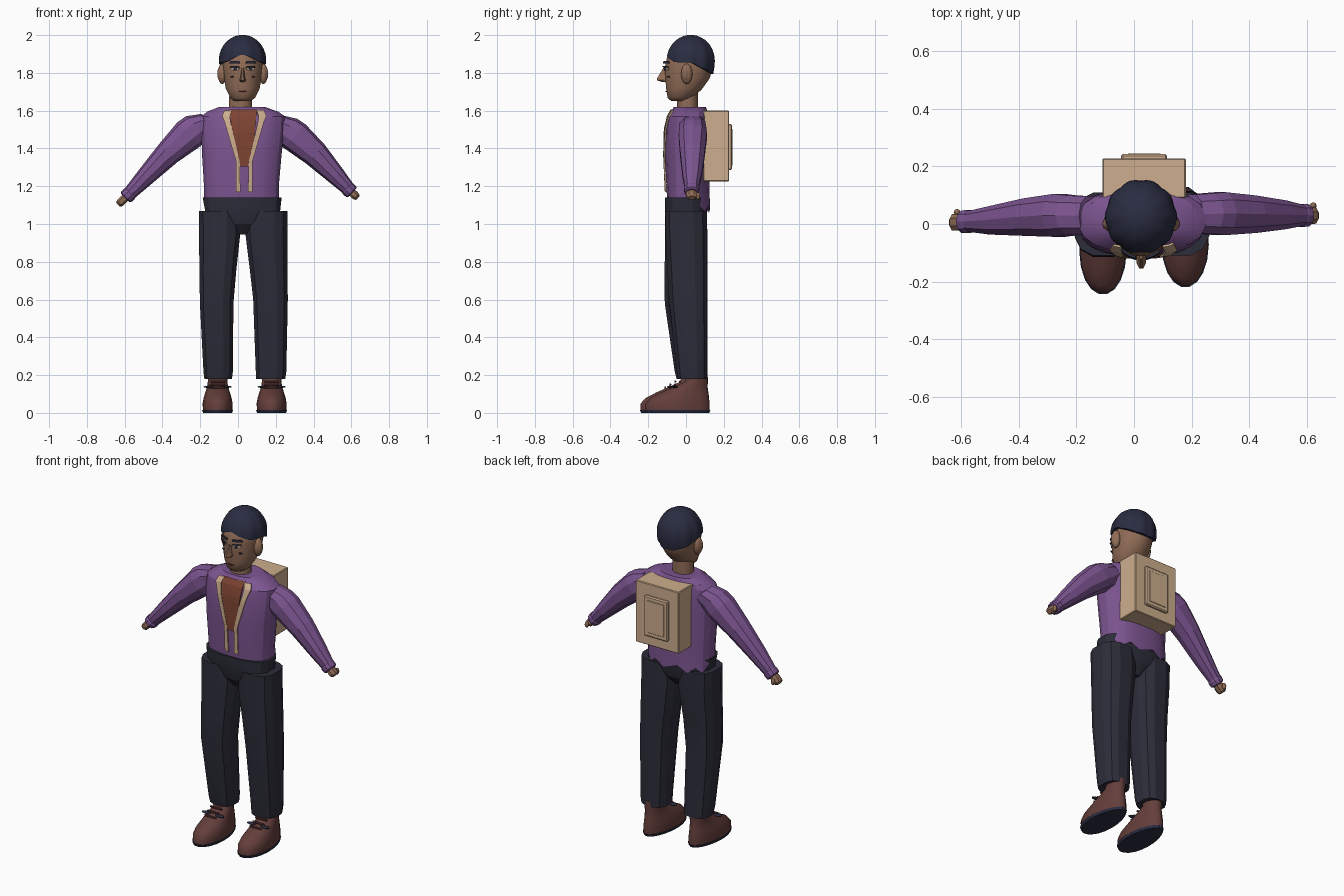
import bpy, bmesh, math
from math import sin, cos, pi, sqrt
from mathutils import Vector, Matrix
from mathutils.bvhtree import BVHTree

cube = bpy.data.objects.get("Cube")
if cube:
    bpy.data.objects.remove(cube, do_unlink=True)

X, Y, Z = Vector((1, 0, 0)), Vector((0, 1, 0)), Vector((0, 0, 1))
MID = 0.025  # body's centre line


def material(name, r, g, b):
    m = bpy.data.materials.new(name)
    m.use_nodes = True
    m.diffuse_color = (r, g, b, 1)
    m.node_tree.nodes["Principled BSDF"].inputs["Base Color"].default_value = (r, g, b, 1)
    return m


purple = material("purple_cloth", 0.2, 0.09, 0.28)
navy = material("navy_trousers", 0.026, 0.026, 0.042)
black = material("blue_black_hair", 0.023, 0.026, 0.054)
tan = material("tan_canvas", 0.61, 0.42, 0.27)
skin = material("brown_skin", 0.28, 0.15, 0.094)
leather = material("brown_leather", 0.125, 0.048, 0.043)
rust = material("rust_shirt", 0.21, 0.058, 0.033)
lips = material("dark_lips", 0.12, 0.035, 0.03)


def finish(name, bm, mat, angle=None):
    """Turn a bmesh into an object; returns a surface tree for projecting."""
    bmesh.ops.recalc_face_normals(bm, faces=bm.faces)
    tree = BVHTree.FromBMesh(bm)
    me = bpy.data.meshes.new(name)
    bm.to_mesh(me)
    bm.free()
    me.materials.append(mat)
    if angle:
        me.polygons.foreach_set("use_smooth", [True] * len(me.polygons))
        me.set_sharp_from_angle(angle=math.radians(angle))
    ob = bpy.data.objects.new(name, me)
    bpy.context.collection.objects.link(ob)
    return ob, tree


def loft(name, rings, mat, n=10, power=1.0, u=X, v=Y, tweak=None, angle=None):
    """Skin closed rings given as (x, y, z, radius along u, radius along v)."""
    bm = bmesh.new()
    rows = []
    for k, (x, y, z, a, b) in enumerate(rings):
        row = []
        for i in range(n):
            t = 2 * pi * (i + 0.5) / n
            c = math.copysign(abs(cos(t)) ** power, cos(t))
            s = math.copysign(abs(sin(t)) ** power, sin(t))
            p = Vector((x, y, z)) + u * a * c + v * b * s
            row.append(bm.verts.new(tweak(p, k, i, t) if tweak else p))
        rows.append(row)
    for lo, hi in zip(rows, rows[1:]):
        for i in range(n):
            j = (i + 1) % n
            bm.faces.new((lo[i], lo[j], hi[j], hi[i]))
    bm.faces.new(rows[0])
    bm.faces.new(rows[-1])
    return finish(name, bm, mat, angle)


def patch(name, tree, rows, mat, cols=4, lift=0.004):
    """Thin plate projected on a front surface; rows are (z, x0, x1)."""
    bm = bmesh.new()
    grid = []
    for (za, a0, a1), (zb, b0, b1) in zip(rows, rows[1:]):
        steps = max(1, round(abs(zb - za) / 0.03))
        for s in range(steps):
            f = s / steps
            grid.append((za + (zb - za) * f, a0 + (b0 - a0) * f, a1 + (b1 - a1) * f))
    grid.append(rows[-1])
    verts = []
    for z, x0, x1 in grid:
        row = []
        for c in range(cols + 1):
            x = x0 + (x1 - x0) * c / cols
            hit = tree.ray_cast(Vector((x, -1, z)), Y)[0]
            row.append(bm.verts.new((x, (hit.y if hit else 0) - lift, z)))
        verts.append(row)
    for lo, hi in zip(verts, verts[1:]):
        for c in range(cols):
            bm.faces.new((lo[c], lo[c + 1], hi[c + 1], hi[c]))
    ob, _ = finish(name, bm, mat)
    mod = ob.modifiers.new("thickness", "SOLIDIFY")
    mod.thickness, mod.offset = 0.008, 0


def box(name, lo, hi, mat, bevel=0.004):
    bm = bmesh.new()
    lo, hi = Vector(lo), Vector(hi)
    bmesh.ops.create_cube(bm, size=1, matrix=Matrix.Translation((lo + hi) / 2) @ Matrix.Diagonal((*(hi - lo), 1)))
    bmesh.ops.bevel(bm, geom=bm.edges[:], offset=bevel, segments=1, affect="EDGES")
    finish(name, bm, mat)


def ball(name, centre, size, mat, segments=14):
    bm = bmesh.new()
    bmesh.ops.create_uvsphere(bm, u_segments=segments, v_segments=8, radius=1,
                              matrix=Matrix.Translation(centre) @ Matrix.Diagonal((*size, 1)))
    finish(name, bm, mat, 50)


# Jacket body with a jagged hem at the back
def hem(p, k, i, t):
    if k == 0 and sin(t) > 0.3:
        p.z = 1.06 + 0.035 * (i % 2)
    return p


_, torso = loft("jacket", [
    (0.018, 0.014, 1.11, 0.2, 0.114), (0.018, 0.01, 1.2, 0.2, 0.115),
    (0.02, 0.007, 1.36, 0.212, 0.119), (0.025, 0.007, 1.5, 0.222, 0.117),
    (0.028, 0.012, 1.57, 0.222, 0.107), (0.025, 0.018, 1.595, 0.19, 0.098),
    (0.02, 0.02, 1.62, 0.12, 0.085)], purple, 20, 0.8, tweak=hem, angle=20)

# Shirt front and tan jacket edging
patch("shirt_front", torso, [(1.305, 0.0, 0.062), (1.45, -0.025, 0.085), (1.604, -0.045, 0.1)], rust)
for side, name in ((-1, "right_edging"), (1, "left_edging")):
    def rel(z, inner, outer):
        return (z, 0.033 + side * inner, 0.033 + side * outer)
    patch(name, torso, [rel(1.17, 0.02, 0.043), rel(1.33, 0.024, 0.043), rel(1.54, 0.072, 0.104),
                        rel(1.57, 0.076, 0.117), rel(1.6, 0.066, 0.104)], tan, 2, 0.006)

# Trousers
loft("trouser_seat", [(0.025, 0.0, 0.945, 0.03, 0.06), (0.025, 0.0, 1.0, 0.1, 0.1),
                      (0.025, 0.0, 1.06, 0.2, 0.113), (0.022, 0.0, 1.14, 0.212, 0.113)],
     navy, 16, 0.75, angle=20)
loft("right_trouser_leg", [
    (-0.105, 0.023, 0.18, 0.075, 0.075), (-0.105, 0.018, 0.22, 0.08, 0.08),
    (-0.113, -0.015, 0.58, 0.091, 0.1), (-0.107, -0.012, 0.75, 0.1, 0.104),
    (-0.097, 0.0, 0.95, 0.112, 0.113), (-0.1, 0.0, 1.07, 0.11, 0.113)], navy, 12, 0.75, angle=20)
loft("left_trouser_leg", [
    (0.172, 0.033, 0.18, 0.08, 0.08), (0.175, 0.032, 0.22, 0.083, 0.083),
    (0.172, 0.012, 0.6, 0.094, 0.105), (0.163, 0.008, 0.75, 0.102, 0.109),
    (0.15, 0.002, 0.95, 0.114, 0.114), (0.155, 0.0, 1.07, 0.11, 0.113)], navy, 12, 0.75, angle=20)


# Shoes with dark soles and laces
def shoe(side, x, y):
    def egg(p, k, i, t):
        p.x = x + (p.x - x) * (0.92 - 0.1 * sin(t))
        return p
    loft(side + "_shoe", [
        (x, y, 0.014, 0.084, 0.172), (x, y, 0.05, 0.086, 0.172), (x, y + 0.012, 0.08, 0.08, 0.157),
        (x, y + 0.04, 0.11, 0.07, 0.125), (x, y + 0.072, 0.14, 0.06, 0.088),
        (x, y + 0.1, 0.165, 0.056, 0.062), (x, y + 0.105, 0.21, 0.056, 0.055)],
        leather, 20, tweak=egg, angle=50)
    loft(side + "_sole", [(x, y, 0, 0.083, 0.17), (x, y, 0.015, 0.089, 0.176)], black, 20, tweak=egg)
    for j in range(3):
        ly, lz = y - 0.045 + 0.027 * j, 0.128 + 0.016 * j
        box(f"{side}_lace_{j}", (x - 0.04, ly, lz), (x + 0.04, ly + 0.01, lz + 0.012), leather, 0.003)
    for s in (-1, 1):
        ball(side + "_lace_loop", (x + s * 0.045, y - 0.015, 0.138), (0.03, 0.015, 0.006), black, 8)


shoe("right", -0.108, -0.07)
shoe("left", 0.178, -0.045)


# Sleeves, cuffs and hands
def arm(side, pts, tip):
    a, b = Vector(pts[1][:3]), Vector(pts[-1][:3])
    d = (b - a).normalized()
    v = d.cross(Y).normalized()
    loft(side + "_sleeve", pts, purple, 10, 0.9, Y, v)
    w = pts[-1]

    def along(f, ry, rv):
        return (*(b + d * f), ry, rv)
    loft(side + "_cuff", [along(-0.03, 0.036, 0.036), along(-0.02, 0.042, 0.04),
                          along(0.004, 0.04, 0.038), along(0.01, 0.032, 0.03)], purple, 10, 0.9, Y, v)
    loft(side + "_hand", [along(0, 0.025, 0.022), along(0.025, 0.032, 0.024),
                          along(tip - 0.01, 0.03, 0.022), along(tip, 0.02, 0.014)], skin, 8, 0.9, Y, v)
    ball(side + "_thumb", b + d * 0.035 + Y * 0.034, (0.012, 0.012, 0.02), skin, 8)


arm("right", [(-0.15, 0.03, 1.54, 0.07, 0.06), (-0.215, 0.03, 1.51, 0.072, 0.085),
              (-0.26, 0.03, 1.475, 0.078, 0.088), (-0.37, 0.024, 1.375, 0.068, 0.068),
              (-0.49, 0.013, 1.25, 0.052, 0.05), (-0.59, 0.008, 1.145, 0.034, 0.034)], 0.062)
arm("left", [(0.2, 0.035, 1.53, 0.07, 0.06), (0.255, 0.036, 1.495, 0.074, 0.085),
             (0.3, 0.036, 1.465, 0.078, 0.085), (0.41, 0.034, 1.37, 0.068, 0.07),
             (0.52, 0.032, 1.255, 0.052, 0.05), (0.598, 0.03, 1.172, 0.034, 0.034)], 0.05)

# Backpack
box("backpack", (-0.11, 0.09, 1.225), (0.18, 0.228, 1.6), tan)
box("backpack_pocket", (-0.045, 0.22, 1.285), (0.115, 0.243, 1.53), tan, 0.006)
box("pocket_panel", (-0.022, 0.235, 1.31), (0.092, 0.246, 1.505), tan, 0.002)

# Neck and head
loft("neck", [(MID - 0.012, 0.008, 1.58, 0.064, 0.055), (MID - 0.012, 0.008, 1.7, 0.06, 0.055)], skin, 14, angle=40)
_, face = loft("head", [
    (MID - 0.002, -0.035, 1.652, 0.045, 0.045), (MID, -0.03, 1.668, 0.066, 0.068),
    (MID, -0.01, 1.715, 0.09, 0.096), (MID, 0.008, 1.77, 0.1, 0.118),
    (MID, 0.015, 1.83, 0.107, 0.128), (MID, 0.018, 1.88, 0.105, 0.12),
    (MID, 0.02, 1.94, 0.08, 0.09), (MID, 0.02, 1.97, 0.03, 0.04)], skin, 24, angle=60)


# Hair: a ridged cap whose hairline drops from the parting to the nape
def hair_shape(p, k, i, t):
    front = max(0, -sin(t))
    line = 1.855 - 0.06 * max(0, sin(t)) + 0.04 * front ** 6
    f = max(0, k - 1) / 9
    z = line + (2 - line) * sin(f * pi / 2)
    h = (z - 1.865) / (0.136 if z > 1.865 else 0.2)
    r = sqrt(max(0.0004, 1 - h * h)) * (1 - 0.045 * abs(sin(5 * t)) ** 4 * cos(f * pi / 2.2))
    if k == 0:
        r *= 0.82
    return Vector((MID - 0.001 + 0.126 * r * cos(t), 0.025 + 0.131 * r * sin(t), z))


loft("hair", [(0, 0, 0, 1, 1)] * 11, black, 50, tweak=hair_shape, angle=50)

# Nose
loft("nose", [(MID, -0.107, 1.752, 0.012, 0.02), (MID, -0.122, 1.762, 0.018, 0.036),
              (MID, -0.118, 1.775, 0.013, 0.036), (MID, -0.108, 1.825, 0.007, 0.014)], skin, 8, angle=40)

# Ears, eyes, brows and cheek marks
for s, side in ((-1, "right"), (1, "left")):
    ball(side + "_ear", (MID + s * 0.109, 0.004, 1.795), (0.024, 0.03, 0.054), skin)
    ball(side + "_ear_fold", (MID + s * 0.122, 0.0, 1.795), (0.013, 0.018, 0.036), skin)

    def feature(name, rows, mat, lift):
        patch(f"{side}_{name}", face, [(z, MID + s * a, MID + s * b) for z, a, b in rows], mat, 4, lift)
    feature("eye", [(1.812, 0.03, 0.05), (1.822, 0.018, 0.064), (1.832, 0.028, 0.054)], tan, 0.004)
    feature("iris", [(1.813, 0.035, 0.045), (1.822, 0.031, 0.049), (1.831, 0.035, 0.045)], black, 0.008)
    feature("lashes", [(1.83, 0.016, 0.068), (1.836, 0.024, 0.06)], black, 0.011)
    feature("brow", [(1.85, 0.016, 0.07), (1.862, 0.02, 0.064)], black, 0.012)
    feature("cheek_mark", [(1.776, 0.05, 0.066), (1.782, 0.052, 0.062)], black, 0.006)

# Mouth
patch("mouth", face, [(1.698, MID - 0.012, MID + 0.012), (1.703, MID - 0.02, MID + 0.02)], lips, 4, 0.003)
